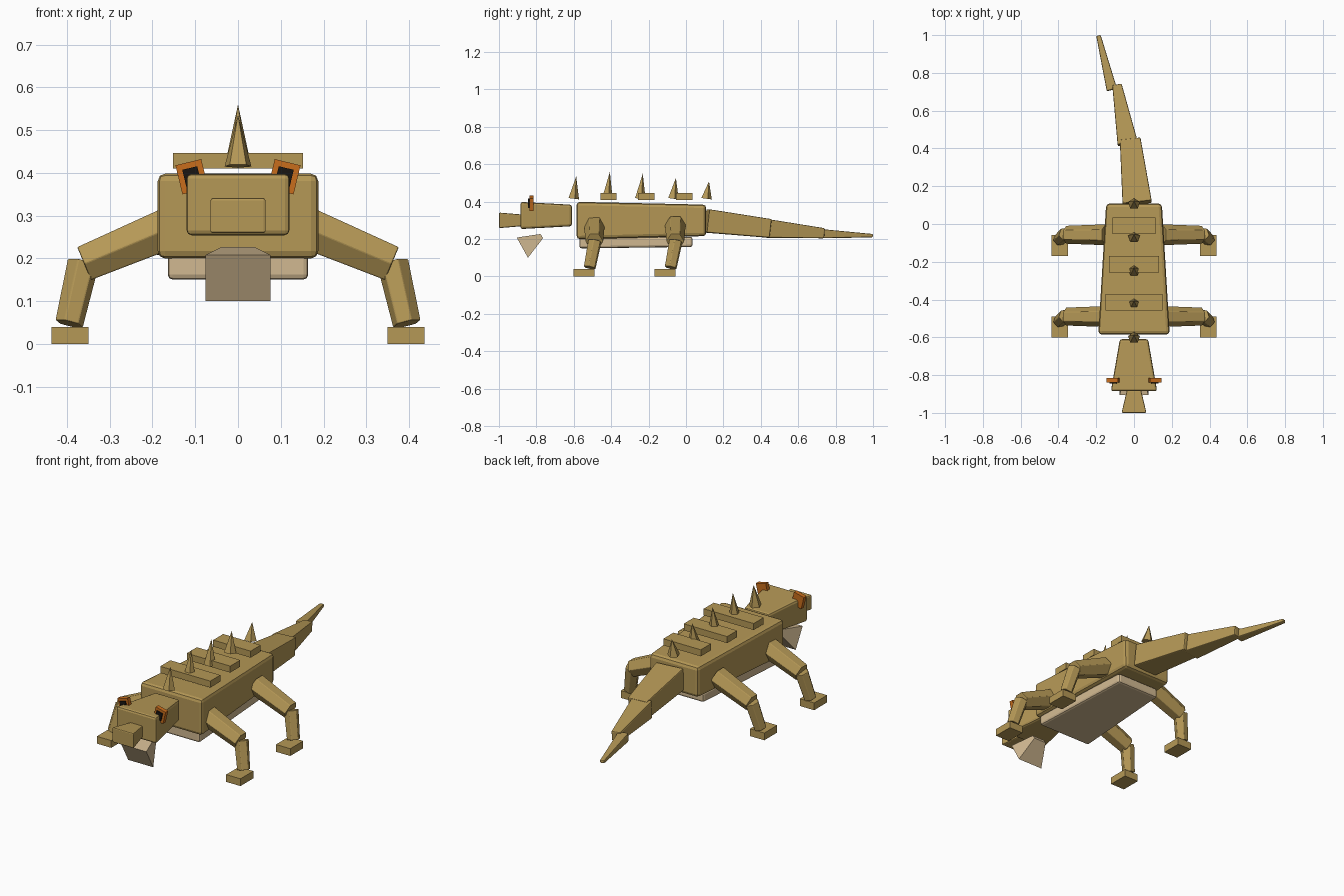
import bpy, bmesh, math
from mathutils import Vector, Matrix

if "Cube" in bpy.data.objects:
    bpy.data.objects.remove(bpy.data.objects["Cube"])


def material(name, rgb):
    m = bpy.data.materials.new(name)
    m.diffuse_color = (*rgb, 1)
    m.use_nodes = True
    m.node_tree.nodes["Principled BSDF"].inputs["Base Color"].default_value = m.diffuse_color
    return m


TAN = material("tan hide", (0.462, 0.314, 0.093))
CREAM = material("cream underside", (0.64, 0.485, 0.285))
ORANGE = material("orange eye", (0.58, 0.155, 0.012))
BLACK = material("black pupil", (0.01, 0.008, 0.006))


def add_object(name, verts, faces, mat, bevel=0):
    mesh = bpy.data.meshes.new(name)
    mesh.from_pydata(verts, [], faces)
    bm = bmesh.new()
    bm.from_mesh(mesh)
    bmesh.ops.recalc_face_normals(bm, faces=bm.faces)
    bm.to_mesh(mesh)
    bm.free()
    mesh.materials.append(mat)
    ob = bpy.data.objects.new(name, mesh)
    bpy.context.collection.objects.link(ob)
    if bevel:
        b = ob.modifiers.new("rounded edges", 'BEVEL')
        b.width, b.segments = bevel, 2
    return ob


def loft(name, rings, mat, bevel=0):
    """Join two matching rings of points and cap both ends."""
    n = len(rings[0])
    faces = [(i, (i + 1) % n, n + (i + 1) % n, n + i) for i in range(n)]
    faces += [tuple(range(n)), tuple(range(n, 2 * n))]
    return add_object(name, rings[0] + rings[1], faces, mat, bevel)


def frame(a, b):
    """Side and up directions square to the axis from a to b."""
    d = (Vector(b) - Vector(a)).normalized()
    side = d.cross(Vector((0, 0, 1))).normalized()
    return side, side.cross(d)


def tapered_box(name, a, size_a, b, size_b, mat=TAN, bevel=0.0):
    side, up = frame(a, b)
    rings = [[Vector(c) + side * w * sx / 2 + up * h * sz / 2
              for sx, sz in ((-1, -1), (1, -1), (1, 1), (-1, 1))]
             for c, (w, h) in ((a, size_a), (b, size_b))]
    return loft(name, rings, mat, bevel)


def limb(name, a, ra, b, rb, sides=6):
    side, up = frame(a, b)
    turn = [2 * math.pi * i / sides for i in range(sides)]
    rings = [[Vector(c) + (side * math.cos(t) + up * math.sin(t)) * r
              for t in turn] for c, r in ((a, ra), (b, rb))]
    return loft(name, rings, TAN, 0.003)


def box(name, x, y, z, mat=TAN):
    rings = [[Vector((px, py, h)) for px, py in
              ((x[0], y[0]), (x[1], y[0]), (x[1], y[1]), (x[0], y[1]))] for h in z]
    return loft(name, rings, mat)


# Trunk and belly plate
tapered_box("body", (0, -0.585, 0.299), (0.378, 0.2),
            (0, 0.108, 0.3), (0.295, 0.168), bevel=0.018)
tapered_box("belly", (0, -0.57, 0.183), (0.33, 0.066),
            (0, 0.035, 0.185), (0.26, 0.054), CREAM, 0.012)

# Head, snout and loose lower jaw
tapered_box("head", (0, -0.885, 0.326), (0.245, 0.145),
            (0, -0.61, 0.326), (0.15, 0.115), bevel=0.012)
tapered_box("snout", (0, -1.0, 0.3), (0.132, 0.083),
            (0, -0.88, 0.3), (0.075, 0.063), bevel=0.006)
jaw_profiles = (((-0.905, 0.208), (-0.845, 0.10), 0.076),
                ((-0.778, 0.227), (-0.764, 0.205), 0.038))
loft("jaw", [[Vector((-w, *top)), Vector((w, *top)), Vector((w, *low)), Vector((-w, *low))]
             for top, low, w in jaw_profiles], CREAM)

# Tail bends in three shrinking segments
tail = [((0.017, 0.11, 0.297), (0.155, 0.125), (-0.02, 0.447, 0.257), (0.11, 0.1)),
        ((-0.033, 0.425, 0.257), (0.108, 0.1), (-0.09, 0.737, 0.231), (0.05, 0.054)),
        ((-0.117, 0.71, 0.229), (0.056, 0.05), (-0.188, 0.998, 0.218), (0.024, 0.018))]
for i, part in enumerate(tail):
    tapered_box(f"tail_segment_{i + 1}", *part, bevel=0.006)

# Four splayed legs
for end, dy in (("front", 0), ("rear", 0.433)):
    for label, s in (("right", 1), ("left", -1)):
        limb(f"{end}_{label}_upper_leg", (s * 0.15, dy - 0.49, 0.276), 0.056,
             (s * 0.36, dy - 0.49, 0.188), 0.048)
        limb(f"{end}_{label}_lower_leg", (s * 0.362, dy - 0.487, 0.19), 0.038,
             (s * 0.395, dy - 0.515, 0.047), 0.034)
        box(f"{end}_{label}_foot", (s * 0.393 - 0.0435, s * 0.393 + 0.0435),
            (dy - 0.602, dy - 0.49), (0, 0.04))

# Back plates floating over the spine
for i, (w, y0) in enumerate(((0.152, -0.458), (0.132, -0.256), (0.114, -0.053))):
    box(f"back_plate_{i + 1}", (-w, w), (y0, y0 + 0.087), (0.41, 0.446))

# Row of five-sided spikes leaning back
for i, (y, top) in enumerate(((-0.603, 0.535), (-0.423, 0.56), (-0.247, 0.55),
                              (-0.07, 0.527), (0.107, 0.508))):
    base = [Vector((0.033 * math.sin(t), y + 0.031 * math.cos(t),
                    0.416 - 0.004 * math.cos(t)))
            for t in (2 * math.pi * k / 5 for k in range(5))]
    tip = Vector((0, y + 0.016, top))
    add_object(f"spike_{i + 1}", base + [tip],
               [(k, (k + 1) % 5, 5) for k in range(5)] + [(0, 1, 2, 3, 4)], TAN)

# Tilted eyes with dark pupils
for label, s in (("right", 1), ("left", -1)):
    for part, w, h, y, mat in (("eye", 0.031, 0.035, (-0.838, -0.815), ORANGE),
                               ("pupil", 0.018, 0.021, (-0.845, -0.836), BLACK)):
        ob = box(f"{label}_{part}", (-w, w), y, (-h, h), mat)
        tilt = Matrix.Rotation(s * math.radians(13.5), 4, 'Y')
        ob.data.transform(Matrix.Translation((s * 0.108, 0, 0.391)) @ tilt)
